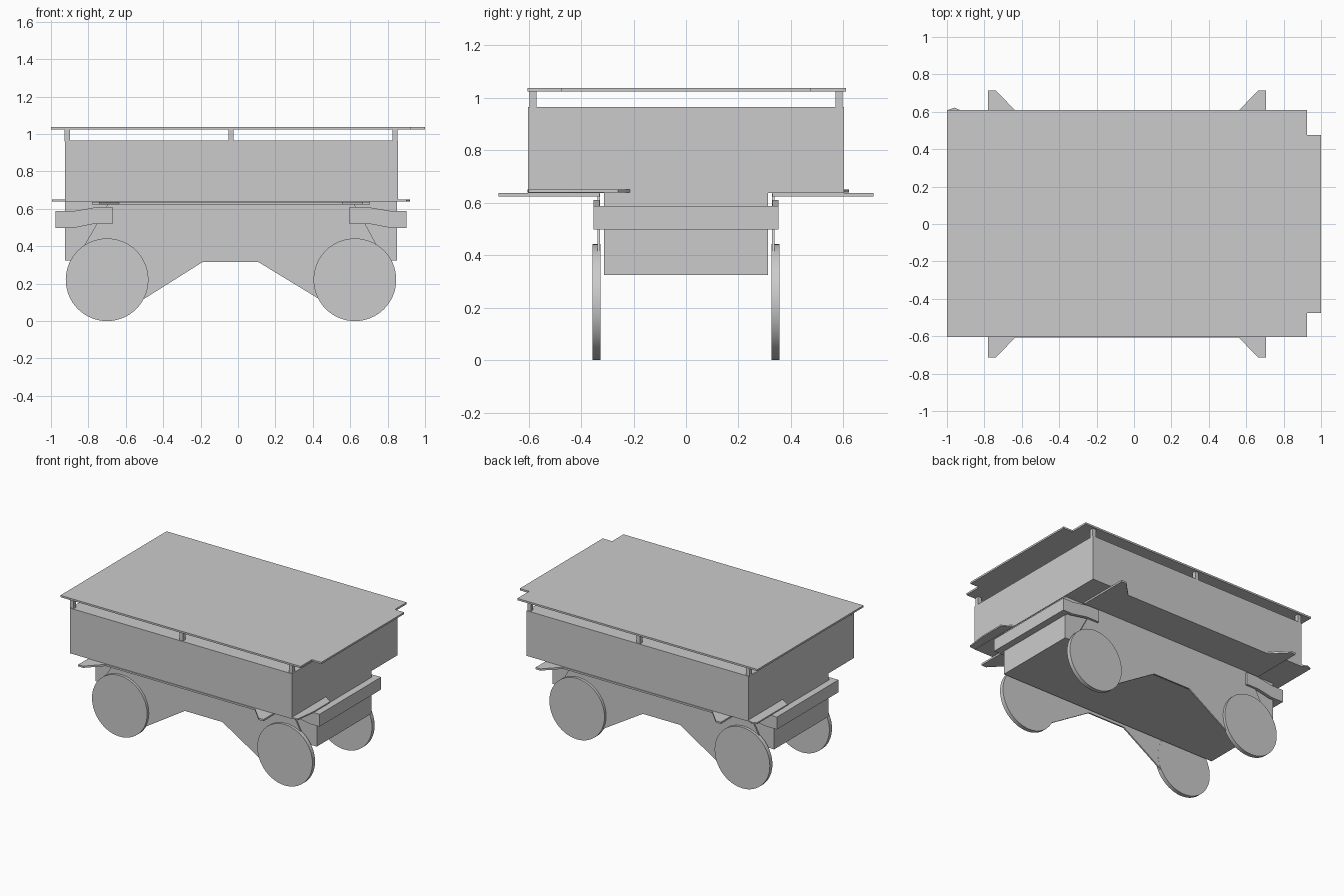
import bpy, bmesh, math
from mathutils import Vector

if "Cube" in bpy.data.objects:
    bpy.data.objects.remove(bpy.data.objects["Cube"])


def prism(name, pts, lo, hi, axis='Z'):
    """Extrude a flat outline between lo and hi along Z (x,y points) or Y (x,z points)."""
    bm = bmesh.new()
    to3 = (lambda p: (p[0], p[1], lo)) if axis == 'Z' else (lambda p: (p[0], lo, p[1]))
    face = bm.faces.new([bm.verts.new(to3(p)) for p in pts])
    ext = bmesh.ops.extrude_face_region(bm, geom=[face])
    d = Vector((0, 0, hi - lo)) if axis == 'Z' else Vector((0, hi - lo, 0))
    bmesh.ops.translate(bm, vec=d, verts=[g for g in ext['geom'] if isinstance(g, bmesh.types.BMVert)])
    bmesh.ops.recalc_face_normals(bm, faces=bm.faces)
    me = bpy.data.meshes.new(name)
    bm.to_mesh(me)
    bm.free()
    ob = bpy.data.objects.new(name, me)
    bpy.context.collection.objects.link(ob)
    return ob


def box(name, x0, x1, y0, y1, z0, z1):
    return prism(name, [(x0, y0), (x1, y0), (x1, y1), (x0, y1)], z0, z1)


# Roof with notched corners at one end
prism("roof", [(-1, -.605), (.925, -.605), (.925, -.475), (1, -.475),
               (1, .475), (.925, .475), (.925, .61), (-1, .61)], 1.025, 1.038)

# Wagon body and underframe
box("body", -.925, .855, -.603, .603, .638, .965)
box("underframe", -.925, .85, -.312, .312, .325, .64)

# End steps at opposite corners
prism("end_step_right", [(.85, -.605), (.9, -.6), (.92, -.45), (.92, -.26), (.85, -.21)], .64, .65)
prism("end_step_left", [(-.92, .605), (-.96, .622), (-.995, .61), (-.995, .26), (-.92, .21)], .64, .65)

for s, side in ((-1, "front"), (1, "back")):
    # Roof posts
    for i, x in enumerate((-.913, -.037, .84)):
        y = s * .583
        box(f"{side}_post_{i}", x - .014, x + .014, y - .014, y + .014, .96, 1.028)

    # Running board with flared ends
    board = [(-.78, .33), (-.78, .715), (-.74, .715), (-.635, .607),
             (.56, .607), (.665, .715), (.705, .715), (.705, .33)]
    prism(f"{side}_running_board", [(x, s * y) for x, y in board], .624, .637)

    # Side frame plate joining the wheels
    frame = [(-.69, .635), (-.755, .52), (-.83, .39), (-.8, .15), (-.6, .08), (-.5, .12),
             (-.19, .315), (.11, .315), (.43, .12), (.53, .08), (.73, .15),
             (.75, .39), (.68, .52), (.615, .635)]
    prism(f"{side}_side_frame", frame, s * .327, s * .337, 'Y')

    # Cranked bumper arms
    for e, pts in (("left", [(-.975, .498), (-.88, .498), (-.77, .52), (-.67, .52),
                             (-.67, .61), (-.75, .61), (-.88, .588), (-.975, .588)]),
                   ("right", [(.9, .498), (.82, .498), (.7, .52), (.595, .52),
                              (.595, .61), (.69, .61), (.82, .588), (.9, .588)])):
        prism(f"{side}_{e}_bumper_arm", pts, s * .33, s * .353, 'Y')

    # Wheels
    for x in (-.7, .625):
        bpy.ops.mesh.primitive_cylinder_add(vertices=64, radius=.221, depth=.03,
                                            location=(x, s * .341, .221), rotation=(math.pi / 2, 0, 0))
        bpy.context.object.name = f"{side}_wheel"
        bpy.ops.object.shade_smooth_by_angle(angle=math.radians(30))

# Bumper beams across the ends
box("left_bumper_beam", -.975, -.92, -.353, .353, .498, .588)
box("right_bumper_beam", .845, .9, -.353, .353, .498, .588)
